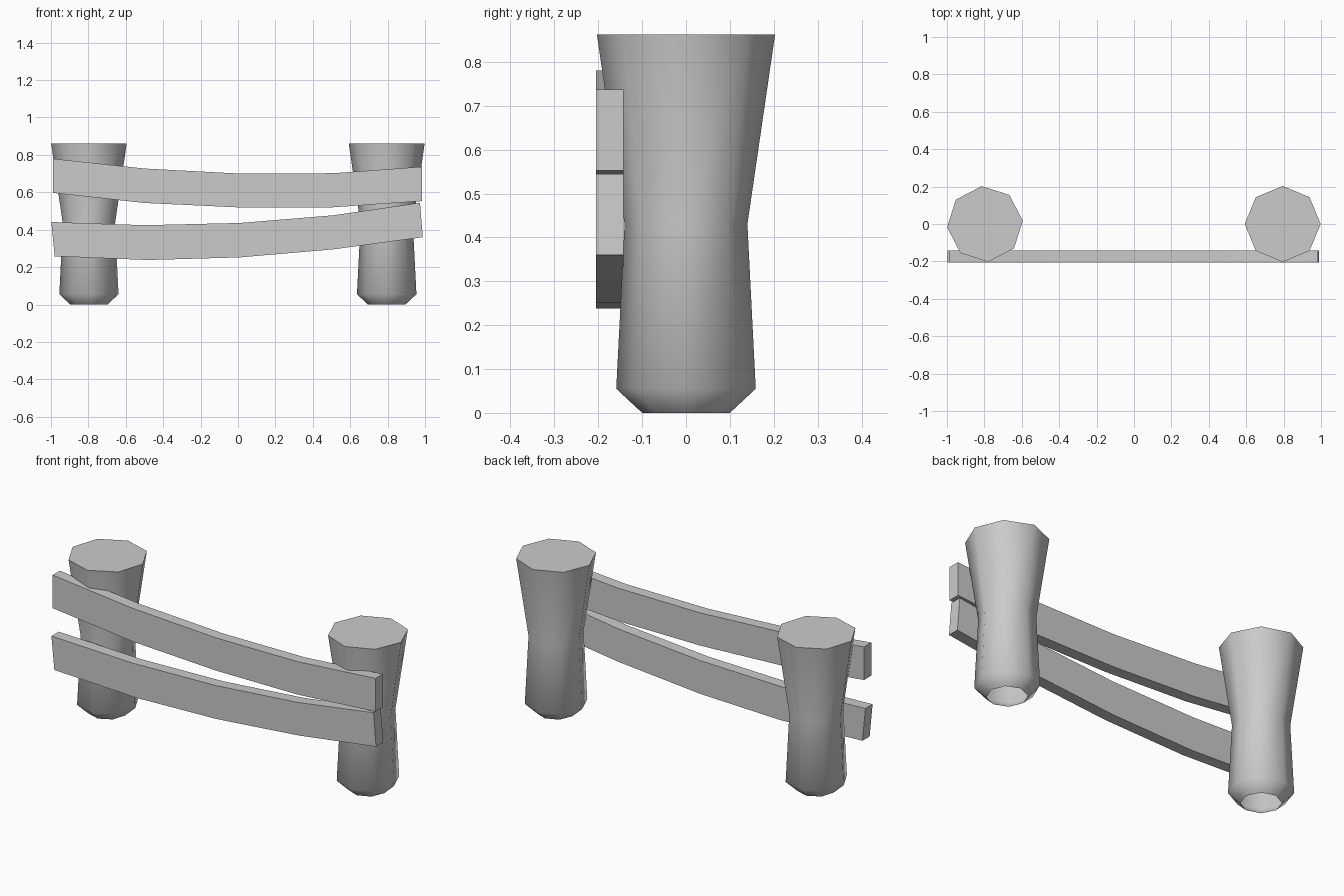
import bpy, bmesh, math

cube = bpy.data.objects.get("Cube")
if cube:
    bpy.data.objects.remove(cube, do_unlink=True)

GREY = (0.6, 0.6, 0.6, 1.0)
grey = bpy.data.materials.new("plain_grey")
grey.use_nodes = True
grey.diffuse_color = GREY
grey.node_tree.nodes["Principled BSDF"].inputs["Base Color"].default_value = GREY


def finish(name, bm):
    """Turn a bmesh into a named object with the grey material."""
    bmesh.ops.recalc_face_normals(bm, faces=bm.faces)
    mesh = bpy.data.meshes.new(name)
    bm.to_mesh(mesh)
    bm.free()
    mesh.materials.append(grey)
    obj = bpy.data.objects.new(name, mesh)
    bpy.context.collection.objects.link(obj)
    return obj


def post(name, x, turn):
    """Waisted eight-sided post, capped on top and open underneath."""
    sides = 8
    profile = [(0.1, 0), (0.159, 0.055), (0.14, 0.43), (0.203, 0.862)]
    bm = bmesh.new()
    rings = []
    for r, z in profile:
        angles = [turn + math.tau * i / sides for i in range(sides)]
        rings.append([bm.verts.new((r * math.cos(a), r * math.sin(a), z)) for a in angles])
    for low, high in zip(rings, rings[1:]):
        for i in range(sides):
            j = (i + 1) % sides
            bm.faces.new((low[i], low[j], high[j], high[i]))
    bm.faces.new(rings[-1])
    obj = finish(name, bm)
    obj.location.x = x
    bpy.ops.object.select_all(action='DESELECT')
    obj.select_set(True)
    bpy.context.view_layer.objects.active = obj
    bpy.ops.object.shade_smooth_by_angle(angle=math.radians(60))


def rail(name, top, bottom, front=-0.205, back=-0.142):
    """Sagging plank swept through matching top and bottom outline points."""
    bm = bmesh.new()
    sections = []
    for (xt, zt), (xb, zb) in zip(top, bottom):
        corners = [(xt, front, zt), (xt, back, zt), (xb, back, zb), (xb, front, zb)]
        sections.append([bm.verts.new(c) for c in corners])
    for a, b in zip(sections, sections[1:]):
        for i in range(4):
            j = (i + 1) % 4
            bm.faces.new((a[i], a[j], b[j], b[i]))
    bm.faces.new(sections[0])
    bm.faces.new(sections[-1])
    finish(name, bm)


# Posts
post("left_post", 0.795, 0)
post("right_post", -0.797, math.radians(5))

# Rails
rail("upper_rail",
     [(-0.99, 0.78), (-0.5, 0.727), (0.01, 0.70), (0.51, 0.702), (0.985, 0.737)],
     [(-0.99, 0.597), (-0.5, 0.543), (0.01, 0.519), (0.51, 0.52), (0.985, 0.553)])
rail("lower_rail",
     [(-0.998, 0.441), (-0.5, 0.424), (0.01, 0.436), (0.51, 0.477), (0.973, 0.544)],
     [(-0.98, 0.258), (-0.48, 0.238), (0.01, 0.252), (0.51, 0.295), (0.988, 0.36)])
